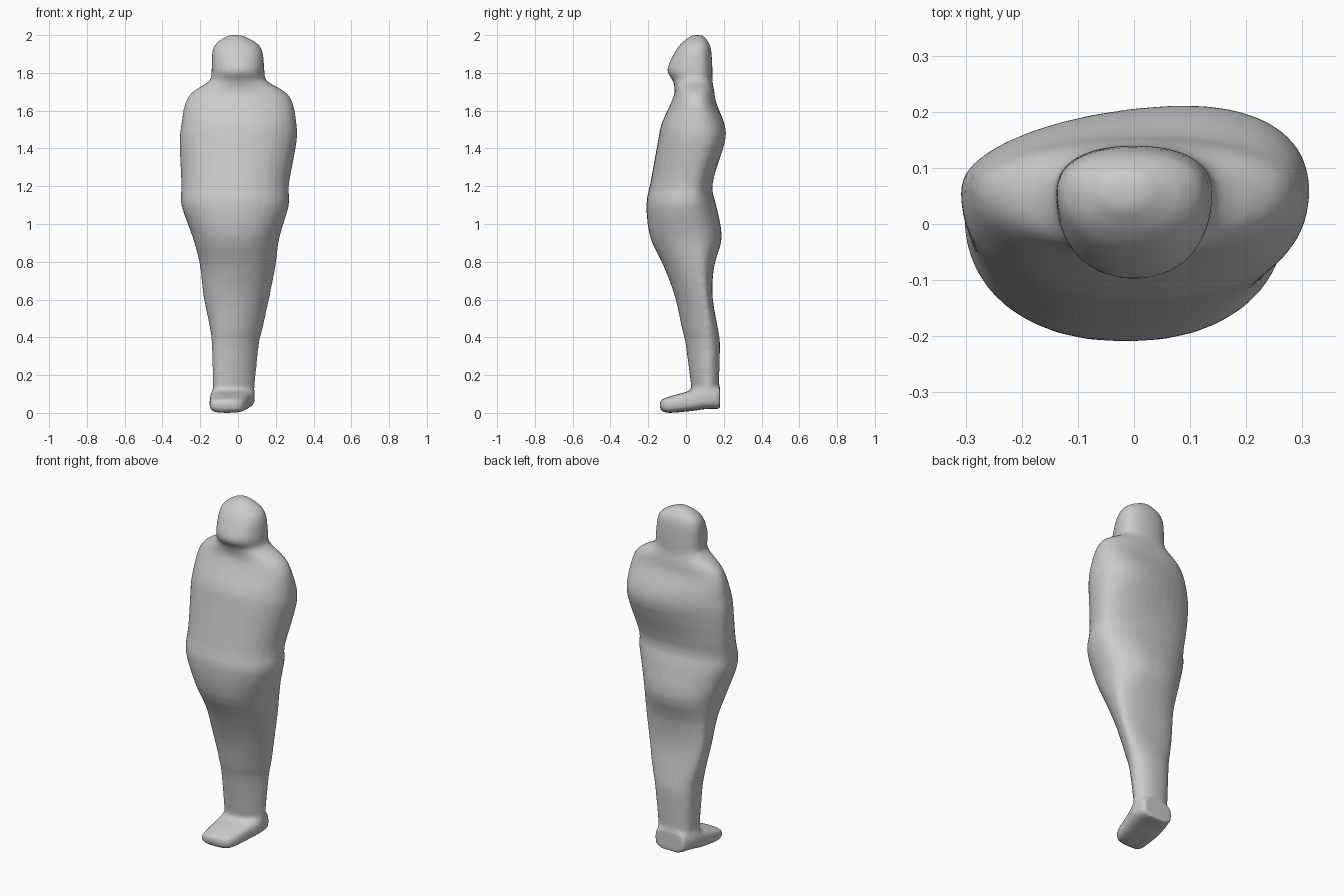
import bpy, bmesh, math

old = bpy.data.objects.get("Cube")
if old:
    bpy.data.objects.remove(old, do_unlink=True)

grey = (0.6, 0.6, 0.6, 1)
cloth = bpy.data.materials.new("plain grey")
cloth.use_nodes = True
cloth.diffuse_color = grey
cloth.node_tree.nodes["Principled BSDF"].inputs["Base Color"].default_value = grey

SIDES = 32


def clamp(value):
    return max(0, min(1, value))


def bump(z, centre, width):
    """Smooth bell curve that peaks at the given height."""
    return math.exp(-((z - centre) / width) ** 2)


def round_box(angle, power):
    """Point on a unit superellipse."""
    return [math.copysign(abs(v) ** power, v)
            for v in (math.cos(angle), math.sin(angle))]


def smooth_levels(levels, steps):
    """Run a smooth curve through the key sections."""
    padded = [levels[0]] + levels + [levels[-1]]
    result = []
    for a, b, c, d in zip(padded, padded[1:], padded[2:], padded[3:]):
        for step in range(steps):
            t = step / steps
            result.append([
                q + t / 2 * (r - p + t * (2 * p - 5 * q + 4 * r - s
                                          + t * (3 * (q - r) + s - p)))
                for p, q, r, s in zip(a, b, c, d)])
    return result + [levels[-1]]


def loft(bm, make_ring, levels):
    """Skin a stack of sections and close both ends."""
    angles = [math.tau * i / SIDES for i in range(SIDES)]
    loops = [[bm.verts.new(make_ring(angle, *level)) for angle in angles]
             for level in levels]
    for a, b in zip(loops, loops[1:]):
        for i in range(SIDES):
            j = (i + 1) % SIDES
            bm.faces.new((a[i], a[j], b[j], b[i]))
    bm.faces.new(loops[0])
    bm.faces.new(loops[-1])


def body_point(angle, z, left, right, front, back):
    """Egg-shaped level section: raised back shoulder, legs turned aside."""
    c, s = round_box(angle, 0.9)
    widest = 0.06 - 0.05 * bump(z, 1.07, 0.18) + 0.05 * clamp((0.9 - z) / 0.4)
    x = (left + right) / 2 + (right - left) / 2 * c
    y = widest + s * (back - widest if s > 0 else widest - front)
    y += 0.12 * bump(z, 1.45, 0.15) * x * max(s, 0)
    x += 0.04 * clamp((1.1 - z) / 0.7) * max(-s, 0)*-1
    return x, y, z


def foot_point(angle, y, left, right, low, high):
    """Upright rounded-box section across the feet."""
    c, s = round_box(angle, 0.6)
    return ((left + right) / 2 + (right - left) / 2 * c, y,
            (low + high) / 2 + (high - low) / 2 * s)


# Body key sections: height, left, right, front, back
body_levels = [
    (0.04, -0.12, 0.08, 0.04, 0.17),
    (0.35, -0.13, 0.11, 0, 0.18),
    (0.44, -0.14, 0.13, -0.02, 0.17),
    (0.62, -0.18, 0.17, -0.06, 0.14),
    (0.78, -0.2, 0.2, -0.12, 0.15),
    (0.93, -0.24, 0.22, -0.19, 0.19),
    (1.1, -0.3, 0.27, -0.21, 0.16),
    (1.21, -0.3, 0.27, -0.19, 0.14),
    (1.43, -0.31, 0.31, -0.15, 0.2),
    (1.53, -0.3, 0.31, -0.13, 0.2),
    (1.64, -0.28, 0.29, -0.08, 0.16),
    (1.7, -0.24, 0.25, -0.06, 0.15),
    (1.76, -0.15, 0.15, -0.07, 0.14),
    (1.82, -0.14, 0.14, -0.1, 0.14),
    (1.94, -0.13, 0.12, -0.04, 0.13),
    (2, -0.05, 0.02, 0.03, 0.09),
]

# Foot key sections: depth, left, right, low, high
foot_levels = [
    (-0.14, -0.14, -0.04, 0.03, 0.06),
    (-0.11, -0.15, 0.03, 0, 0.08),
    (0.03, -0.15, 0.07, 0.01, 0.12),
    (0.1, -0.14, 0.09, 0.02, 0.15),
    (0.18, -0.11, 0.08, 0.02, 0.14),
]

# Wrapped body and feet share one continuous skin
bm = bmesh.new()
loft(bm, body_point, smooth_levels(body_levels, 3))
loft(bm, foot_point, smooth_levels(foot_levels, 3))
bmesh.ops.recalc_face_normals(bm, faces=bm.faces)
mesh = bpy.data.meshes.new("draped_figure")
bm.to_mesh(mesh)
bm.free()
mesh.materials.append(cloth)
figure = bpy.data.objects.new("draped_figure", mesh)
bpy.context.collection.objects.link(figure)

# Fuse the two skins and soften the joins
remesh = figure.modifiers.new("fuse", "REMESH")
remesh.mode = "VOXEL"
remesh.voxel_size = 0.012
remesh.use_smooth_shade = True
soften = figure.modifiers.new("soften", "SMOOTH")
soften.factor = 0.5
soften.iterations = 8
